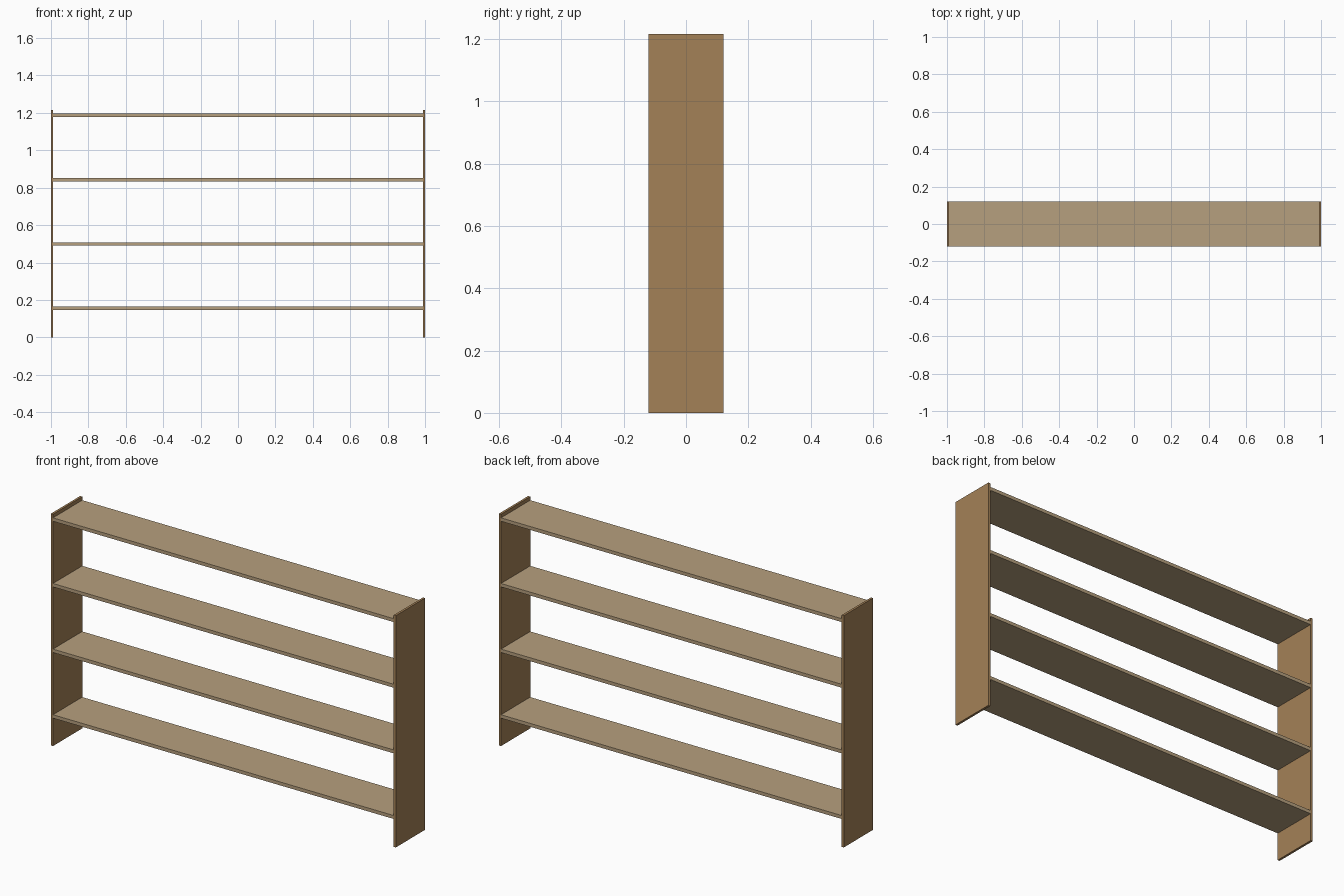
import bpy

if "Cube" in bpy.data.objects:
    bpy.data.objects.remove(bpy.data.objects["Cube"])

W, D, H = 2.0, 0.242, 1.215      # overall size
SIDE_T, SHELF_T = 0.012, 0.018   # board thicknesses


def material(name, rgb):
    m = bpy.data.materials.new(name)
    m.diffuse_color = (*rgb, 1)
    m.use_nodes = True
    m.node_tree.nodes["Principled BSDF"].inputs["Base Color"].default_value = m.diffuse_color
    return m


def board(name, centre, size, mat):
    bpy.ops.mesh.primitive_cube_add(size=1, location=centre)
    ob = bpy.context.object
    ob.name = name
    ob.scale = size
    bpy.ops.object.transform_apply(location=False, rotation=False, scale=True)
    ob.data.materials.append(mat)
    return ob


side_wood = material("side_wood", (0.37, 0.22, 0.095))
shelf_wood = material("shelf_wood", (0.47, 0.35, 0.21))

# Upright side panels
for name, s in (("left_side", -1), ("right_side", 1)):
    board(name, (s * (W - SIDE_T) / 2, 0, H / 2), (SIDE_T, D, H), side_wood)

# Four evenly spaced shelves between the panels
for i in range(4):
    board(f"shelf_{i + 1}", (0, 0, 0.155 + i * 0.344),
          (W - 2 * SIDE_T, D, SHELF_T), shelf_wood)
